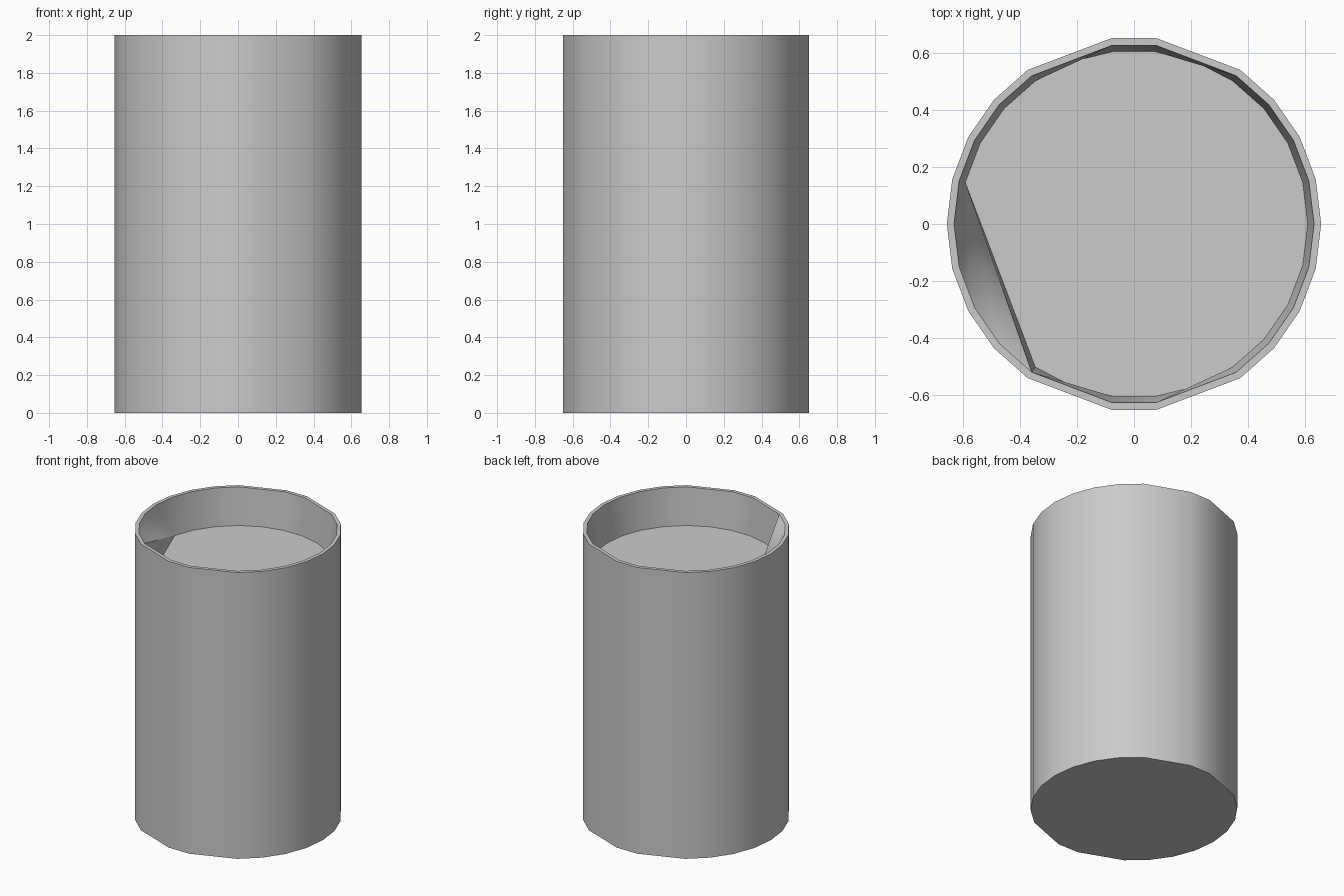
import bpy, bmesh, math

if "Cube" in bpy.data.objects:
    bpy.data.objects.remove(bpy.data.objects["Cube"])

SIDES = 26
RIM_GAPS = {5, 8, 18, 21}        # corners missing from the wall
FLOOR_GAPS = {13, 14, 15, 16}    # corners cut off the inner floor

bm = bmesh.new()


def ring(radius, z, gaps):
    """Ring of verts; a missing corner repeats the previous one."""
    verts = []
    for i in range(SIDES):
        if i in gaps:
            verts.append(verts[-1])
        else:
            a = 2 * math.pi * i / SIDES
            verts.append(bm.verts.new((radius * math.cos(a), radius * math.sin(a), z)))
    return verts


def unique(verts):
    return list(dict.fromkeys(verts))


def bridge(a, b):
    for i in range(SIDES):
        j = (i + 1) % SIDES
        corners = unique([a[i], a[j], b[j], b[i]])
        if len(corners) > 2:
            bm.faces.new(corners)


# Outer wall, rim, and inner wall down to the raised floor
base = ring(0.655, 0, RIM_GAPS)
top = ring(0.655, 2.0, RIM_GAPS)
lip = ring(0.63, 2.0, RIM_GAPS)
floor = ring(0.608, 1.74, FLOOR_GAPS)
bridge(base, top)
bridge(top, lip)
bridge(lip, floor)
bm.faces.new(unique(base))
bm.faces.new(unique(floor))

# Split the uneven quad of the sloped wedge along its fan corner
for f in list(bm.faces):
    if floor[12] in f.verts and floor[17] in f.verts and len(f.verts) == 4:
        bmesh.utils.face_split(f, floor[12], lip[17])

bmesh.ops.recalc_face_normals(bm, faces=bm.faces)
mesh = bpy.data.meshes.new("cup")
bm.to_mesh(mesh)
bm.free()
cup = bpy.data.objects.new("cup", mesh)
bpy.context.collection.objects.link(cup)

# Smooth round wall, crisp edges at the wide facets and rim
bpy.context.view_layer.objects.active = cup
cup.select_set(True)
bpy.ops.object.shade_smooth_by_angle(angle=math.radians(22))
